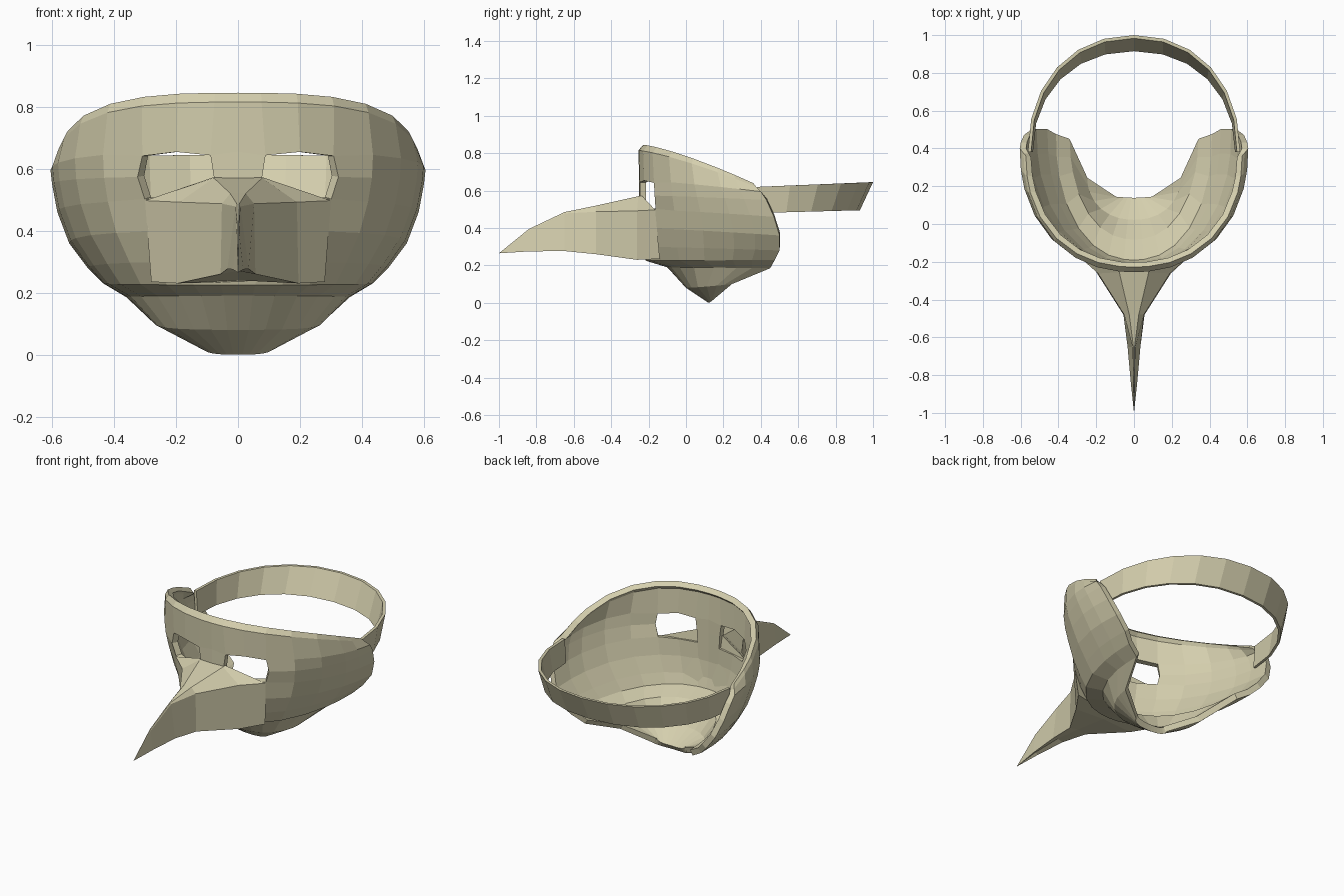
import bpy, bmesh, math

if "Cube" in bpy.data.objects:
    bpy.data.objects.remove(bpy.data.objects["Cube"])

# Single bone-beige colour
bone = bpy.data.materials.new("bone_beige")
bone.diffuse_color = (0.66, 0.62, 0.42, 1)
bone.use_nodes = True
bone.node_tree.nodes["Principled BSDF"].inputs["Base Color"].default_value = bone.diffuse_color


def make_object(name, verts, faces, closed=False):
    mesh = bpy.data.meshes.new(name)
    mesh.from_pydata(verts, [], faces)
    if closed:
        bm = bmesh.new()
        bm.from_mesh(mesh)
        bmesh.ops.recalc_face_normals(bm, faces=bm.faces)
        bm.to_mesh(mesh)
        bm.free()
    mesh.materials.append(bone)
    obj = bpy.data.objects.new(name, mesh)
    bpy.context.collection.objects.link(obj)
    return obj


# Mask shell: rows from the bevelled brow rim down to the chin.
# Each row: front y, front z, then its side end x, y, z
rows = [
    (-0.228, 0.845, 0.572, 0.36, 0.64),
    (-0.255, 0.815, 0.585, 0.375, 0.62),
    (-0.25, 0.655, 0.605, 0.40, 0.595),
    (-0.25, 0.575, 0.60, 0.43, 0.55),
    (-0.25, 0.50, 0.583, 0.47, 0.46),
    (-0.25, 0.40, 0.545, 0.50, 0.36),
    (-0.24, 0.30, 0.485, 0.50, 0.28),
    (-0.215, 0.225, 0.435, 0.475, 0.23),
    (-0.10, 0.19, 0.36, 0.45, 0.185),
    (0.00, 0.08, 0.268, 0.245, 0.10),
    (0.12, 0.00, 0.11, 0.15, 0.02),
]
half = [0.13, 0.33, 0.53, 0.72, 0.87, 0.96, 0.99, 1.0]
cols = [-f for f in reversed(half)] + [0] + half
n = len(cols)
# Shifts (x, z) that chamfer the corners of the eye openings
chamfer = {(2, 0.53): (-0.012, -0.01), (3, 0.53): (0.006, 0), (4, 0.53): (-0.008, 0.005),
           (2, 0.13): (0.01, -0.012)}
verts, faces = [], []
for i, (yf, zf, xs, ys, zs) in enumerate(rows):
    for f in cols:
        s = 1 - max(0, 1 - abs(f) ** 2.2) ** (1 / 2.2)
        dx, dz = chamfer.get((i, abs(f)), (0, 0))
        verts.append((xs * f + math.copysign(dx, dx * f), yf + (ys - yf) * s,
                      zf + (zs - zf) * s ** 1.3 + dz))
for i in range(len(rows) - 1):
    for j in range(n - 1):
        mid = abs(cols[j] + cols[j + 1]) / 2
        if i in (2, 3) and 0.13 < mid < 0.53:
            continue  # eye opening
        a = i * n + j
        faces.append((a, a + n, a + n + 1, a + 1))
shell = make_object("mask_shell", verts, faces)
solid = shell.modifiers.new("thickness", "SOLIDIFY")
solid.thickness = 0.034
solid.offset = -1

# Beak: cross-sections of (half width, y, z) for crown, shoulder and base
sections = [
    [(0.08, -0.235, 0.572), (0.30, -0.165, 0.497), (0.28, -0.14, 0.235)],
    [(0.078, -0.255, 0.57), (0.19, -0.262, 0.492), (0.195, -0.262, 0.23)],
    [(0.025, -0.48, 0.52), (0.052, -0.48, 0.487), (0.056, -0.48, 0.26)],
    [(0.003, -0.65, 0.485), (0.008, -0.65, 0.478), (0.034, -0.65, 0.277)],
    [(0.002, -0.84, 0.395), (0.004, -0.84, 0.388), (0.017, -0.84, 0.275)],
]
verts, faces = [], []
for (tx, ty, tz), (sx, sy, sz), (bx, by, bz) in sections:
    verts += [(-tx, ty, tz), (tx, ty, tz), (sx, sy, sz), (bx, by, bz),
              (0, by, bz + 0.01), (-bx, by, bz), (-sx, sy, sz)]
# Tuck the rear base into the shell
verts[4] = (0, -0.20, 0.235)
m = 7
for i in range(len(sections) - 1):
    for j in range(m):
        k = (j + 1) % m
        faces.append((i * m + j, (i + 1) * m + j, (i + 1) * m + k, i * m + k))
tip = len(verts)
verts.append((0, -1.0, 0.265))
last = (len(sections) - 1) * m
faces += [(last + j, tip, last + (j + 1) % m) for j in range(m)]
# Rear cap follows the curve of the face
faces += [(0, 1, 4), (1, 2, 3, 4), (0, 4, 5, 6)]
make_object("beak", verts, faces, closed=True)

# Head strap: leaning band swept round the back of the head
verts, faces = [], []
steps = 12
for i in range(steps + 1):
    a = math.pi * i / steps
    c = math.copysign(abs(math.cos(a)) ** 0.93, math.cos(a))
    s = abs(math.sin(a)) ** 0.93
    for rx, ry, z in ((0.562, 0.62, 0.62 + 0.025 * s), (0.55, 0.55, 0.48 + 0.015 * s),
                      (0.535, 0.535, 0.48 + 0.015 * s), (0.545, 0.603, 0.62 + 0.025 * s)):
        verts.append((rx * c, 0.38 + ry * s, z))
for i in range(steps):
    for j in range(4):
        k = (j + 1) % 4
        faces.append((i * 4 + j, i * 4 + k, i * 4 + 4 + k, i * 4 + 4 + j))
e = steps * 4
faces += [(3, 2, 1, 0), (e, e + 1, e + 2, e + 3)]
make_object("head_strap", verts, faces, closed=True)
